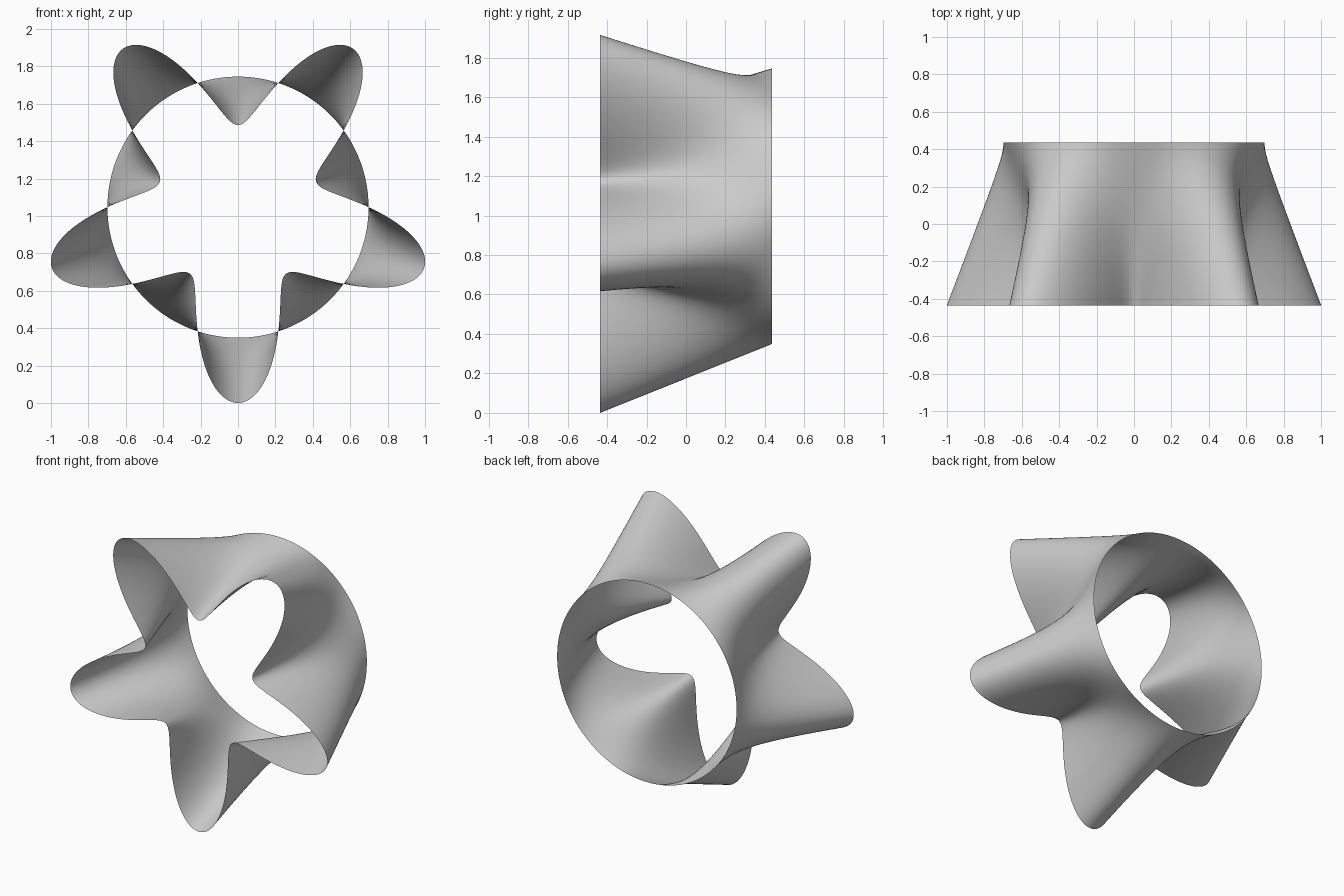
import bpy, bmesh
from math import sin, cos, pi

if "Cube" in bpy.data.objects:
    bpy.data.objects.remove(bpy.data.objects["Cube"])

SEG, ROWS = 400, 40          # around the rim, along the depth
RADIUS, CENTER_Z, HALF_DEPTH = 0.698, 1.047, 0.435

# Wavy five-lobed front rim blending straight back into a round rear rim
bm = bmesh.new()
rings = []
for j in range(ROWS + 1):
    t = j / ROWS
    ring = []
    for i in range(SEG):
        a = 2 * pi * i / SEG
        c = cos(5 * a)
        r = RADIUS + (1 - t) * (0.304 * c + 0.045 * c * c)
        ring.append(bm.verts.new((r * sin(a), HALF_DEPTH * (2 * t - 1), CENTER_Z - r * cos(a))))
    rings.append(ring)

# Skin between neighbouring rings
for lower, upper in zip(rings, rings[1:]):
    for i in range(SEG):
        k = (i + 1) % SEG
        bm.faces.new((lower[i], lower[k], upper[k], upper[i])).smooth = True
bmesh.ops.recalc_face_normals(bm, faces=bm.faces)

mesh = bpy.data.meshes.new("star_to_circle_sleeve")
bm.to_mesh(mesh)
bm.free()
sleeve = bpy.data.objects.new("star_to_circle_sleeve", mesh)
bpy.context.collection.objects.link(sleeve)
